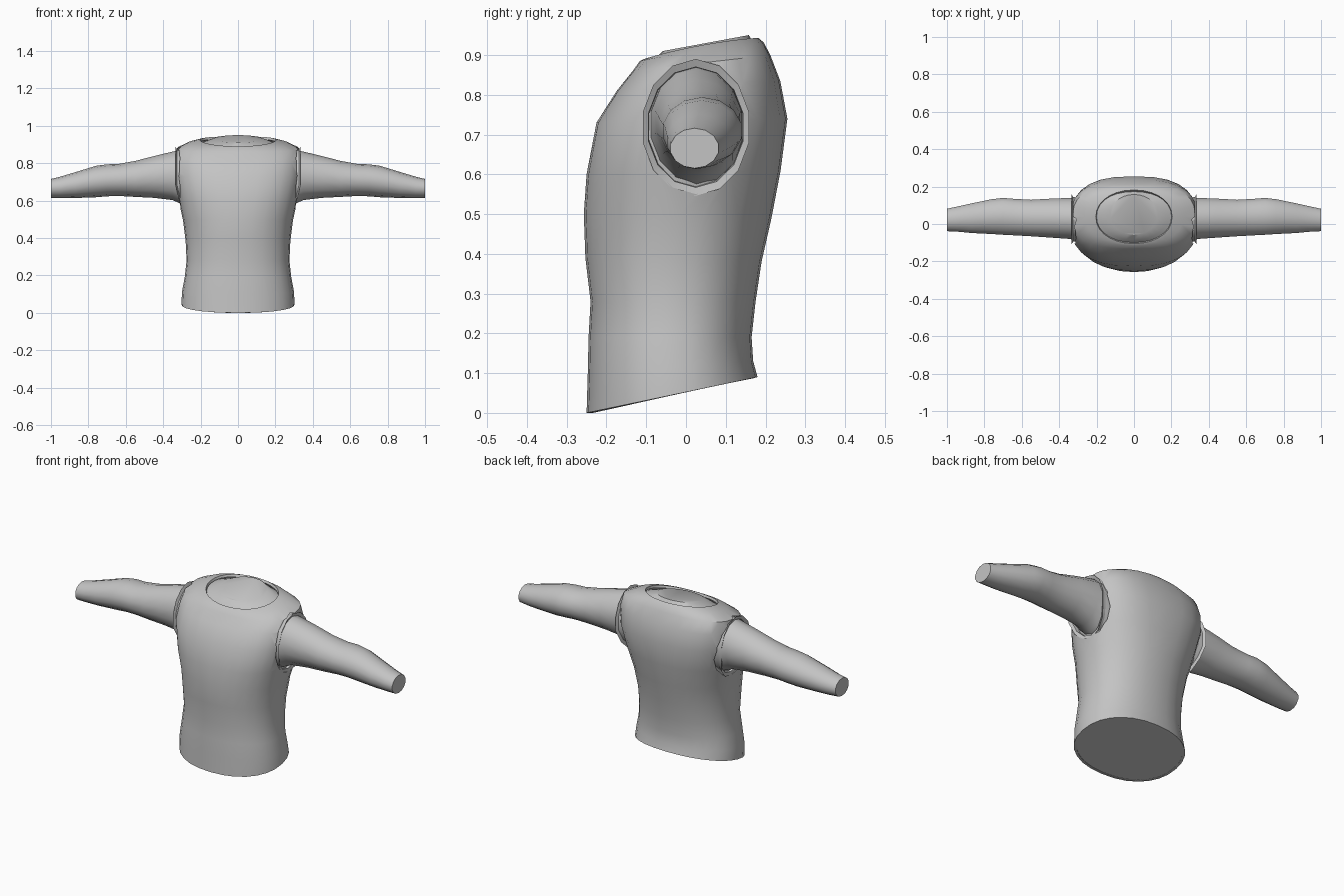
import bpy, bmesh, math

cube = bpy.data.objects.get("Cube")
if cube:
    bpy.data.objects.remove(cube, do_unlink=True)

GREY = 0.55
mat = bpy.data.materials.new("plain grey")
mat.use_nodes = True
mat.diffuse_color = (GREY, GREY, GREY, 1)
mat.node_tree.nodes["Principled BSDF"].inputs["Base Color"].default_value = (GREY, GREY, GREY, 1)


def activate(ob):
    bpy.ops.object.select_all(action='DESELECT')
    ob.select_set(True)
    bpy.context.view_layer.objects.active = ob


def smooth(ob, angle=40):
    activate(ob)
    bpy.ops.object.shade_smooth_by_angle(angle=math.radians(angle))


def loft(name, rings, cap_start=False, cap_end=False, flip=False):
    """Skin a list of equal-length point rings."""
    bm = bmesh.new()
    vs = [[bm.verts.new(p) for p in ring] for ring in rings]
    n = len(vs[0])
    for lo, hi in zip(vs, vs[1:]):
        for i in range(n):
            j = (i + 1) % n
            bm.faces.new((lo[i], lo[j], hi[j], hi[i]))
    if cap_start:
        bm.faces.new(vs[0][::-1])
    if cap_end:
        bm.faces.new(vs[-1])
    if flip:
        bmesh.ops.reverse_faces(bm, faces=bm.faces[:])
    me = bpy.data.meshes.new(name)
    bm.to_mesh(me)
    bm.free()
    me.materials.append(mat)
    ob = bpy.data.objects.new(name, me)
    bpy.context.collection.objects.link(ob)
    return ob


def power(v, e):
    return math.copysign(abs(v) ** e, v)


def body_ring(zf, zb, yf, yb, half, e=2.4, lift=0, inset=0, sides=28):
    """Tilted rounded section running from its front point to its back point."""
    pts = []
    for i in range(sides):
        t = 2 * math.pi * i / sides
        u, v = power(math.cos(t), 2 / e), power(math.sin(t), 2 / e)
        y = (yf + yb) / 2 + v * ((yb - yf) / 2 - inset)
        z = zf + (zb - zf) * (v + 1) / 2 + lift * u * u
        pts.append((u * (half - inset), y, z))
    return pts


def oval(x, y0, y1, z0, z1, sides=14):
    """Upright oval at a given x, which may be a function of height."""
    pts = []
    for i in range(sides):
        t = 2 * math.pi * (i + .5) / sides
        y = (y0 + y1) / 2 + (y1 - y0) / 2 * math.cos(t)
        z = (z0 + z1) / 2 + (z1 - z0) / 2 * math.sin(t)
        pts.append((x(z) if callable(x) else x, y, z))
    return pts


def mirror_x(rings):
    return [[(-x, y, z) for x, y, z in r] for r in rings]


# Sections: front z, back z, front y, back y, half width, squareness
sections = [
    (0, .09, -.25, .18, .303, 2.2),
    (.10, .13, -.247, .169, .299, 2.2),
    (.19, .19, -.245, .165, .285, 2.2),
    (.28, .28, -.24, .175, .275, 2.2),
    (.39, .38, -.253, .19, .28, 2.2),
    (.50, .49, -.257, .215, .294, 2.2),
    (.60, .61, -.25, .238, .318, 2.4),
    (.73, .74, -.225, .255, .341, 2.6),
    (.81, .835, -.174, .237, .339, 2.7),
    (.86, .90, -.134, .212, .327, 2.7),
]

# Sleeveless top as a thin shell
vest_top = [body_ring(.885, .932, -.116, .195, .26, 2.3, .003),
            body_ring(.89, .943, -.105, .182, .204, 2.1, .008)]
vest = loft("vest", [body_ring(*s) for s in sections] + vest_top)
solid = vest.modifiers.new("thickness", 'SOLIDIFY')
solid.thickness, solid.offset = .014, -1
activate(vest)
bpy.ops.object.modifier_apply(modifier=solid.name)

# Armholes cut through the shell
for sx in (1, -1):
    rings = [oval(.2, -.108, .158, .55, .886), oval(.5, -.108, .158, .55, .886)]
    cutter = loft("cutter", rings if sx > 0 else mirror_x(rings), True, True, sx < 0)
    cutter.hide_render = True
    cut = vest.modifiers.new("armhole", 'BOOLEAN')
    cut.operation, cut.solver, cut.object = 'DIFFERENCE', 'EXACT', cutter
    activate(vest)
    bpy.ops.object.modifier_apply(modifier=cut.name)
    bpy.data.objects.remove(cutter, do_unlink=True)
smooth(vest)

# Torso under the vest, ending in the flat neck
torso_rings = [body_ring(*s, inset=.02) for s in sections[1:-1]]
torso_rings = [body_ring(*sections[0], inset=.006)] + torso_rings + [
    body_ring(.84, .88, -.12, .2, .30, 2.5),
    body_ring(.868, .918, -.10, .178, .235, 2.2),
    body_ring(.885, .93, -.085, .17, .18, 2.1, .005),
    body_ring(.91, .95, -.058, .158, .13, 2)]
torso = loft("torso", torso_rings, True, True)
smooth(torso, 30)


# Armhole edge follows the side of the chest
def edge_x(z):
    return .334 - max(0, .68 - z) * .24


def inner_x(z):
    return edge_x(z) - .008


def deep_x(z):
    return edge_x(z) - .03


# Arm sections: x, front y, back y, bottom z, top z
arm_sections = [
    (.25, -.095, .145, .56, .875),
    (.31, -.09, .143, .585, .87),
    (.35, -.082, .142, .603, .862),
    (.45, -.075, .138, .615, .838),
    (.55, -.068, .132, .62, .812),
    (.64, -.063, .137, .625, .796),
    (.70, -.06, .142, .623, .794),
    (.76, -.056, .135, .618, .786),
    (.87, -.05, .112, .614, .752),
    (.95, -.042, .094, .613, .728),
    (1, -.04, .083, .615, .716),
]
arm_rings = [oval(*s) for s in arm_sections]
trim_rings = [oval(edge_x, -.112, .162, .546, .89),
              oval(inner_x, -.098, .147, .567, .87),
              oval(deep_x, -.096, .145, .57, .868)]

for side, sx in (("left", 1), ("right", -1)):
    flip = sx < 0
    arm = loft(side + "_arm", arm_rings if sx > 0 else mirror_x(arm_rings), False, True, flip)
    smooth(arm)
    trim = loft(side + "_armhole_edge", trim_rings if sx > 0 else mirror_x(trim_rings),
                flip=flip)
    smooth(trim, 30)
